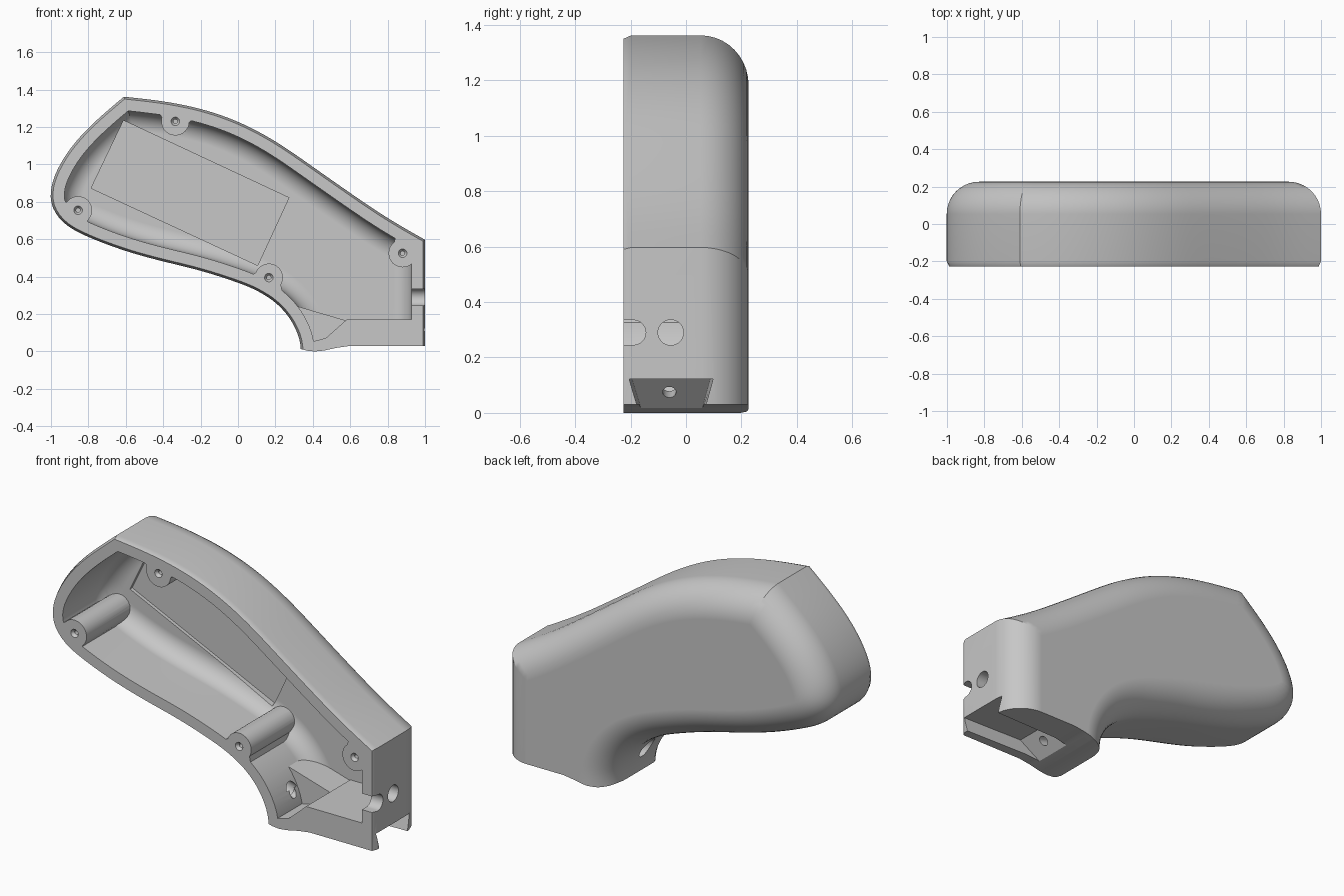
import bpy, bmesh, math
from mathutils import Vector
from mathutils.geometry import intersect_line_line_2d

if "Cube" in bpy.data.objects:
    bpy.data.objects.remove(bpy.data.objects["Cube"], do_unlink=True)

FRONT, BACK, LOW = -0.226, 0.226, -0.4

grey = bpy.data.materials.new("grey plastic")
grey.use_nodes = True
grey.diffuse_color = (0.57, 0.57, 0.57, 1)
grey.node_tree.nodes["Principled BSDF"].inputs["Base Color"].default_value = (0.57, 0.57, 0.57, 1)


def new_object(name, bm):
    bmesh.ops.recalc_face_normals(bm, faces=bm.faces)
    mesh = bpy.data.meshes.new(name)
    bm.to_mesh(mesh)
    bm.free()
    mesh.materials.append(grey)
    ob = bpy.data.objects.new(name, mesh)
    bpy.context.collection.objects.link(ob)
    return ob


def loft(name, rings):
    """Skin a stack of equal rings and cap both ends."""
    bm = bmesh.new()
    rows = [[bm.verts.new(p) for p in ring] for ring in rings]
    n = len(rows[0])
    for a, b in zip(rows, rows[1:]):
        for i in range(n):
            j = (i + 1) % n
            bm.faces.new((a[i], a[j], b[j], b[i]))
    bm.faces.new(rows[0])
    bm.faces.new(rows[-1])
    return new_object(name, bm)


def prism(name, outline, y0, y1):
    return loft(name, [[(x, y, z) for x, z in outline] for y in (y0, y1)])


def rod(name, start, end, r0, r1=None, sides=32):
    """Cylinder or cone between two points."""
    start, end = Vector(start), Vector(end)
    turn = (end - start).to_track_quat('Z', 'Y')
    rings = []
    for c, r in ((start, r0), (end, r0 if r1 is None else r1)):
        rings.append([c + turn @ Vector((r * math.cos(t), r * math.sin(t), 0))
                      for t in (2 * math.pi * i / sides for i in range(sides))])
    return loft(name, rings)


def combine(target, tool, operation='DIFFERENCE'):
    """Apply a boolean and discard the tool."""
    mod = target.modifiers.new("cut", 'BOOLEAN')
    mod.object, mod.operation, mod.solver = tool, operation, 'EXACT'
    bpy.context.view_layer.update()
    graph = bpy.context.evaluated_depsgraph_get()
    mesh = bpy.data.meshes.new_from_object(target.evaluated_get(graph))
    target.modifiers.clear()
    target.data = mesh
    bpy.data.objects.remove(tool, do_unlink=True)


def smooth_path(pts, steps=5):
    """Catmull-Rom path through points, relaxed slightly."""
    p = [Vector(q) for q in pts]
    p = [2 * p[0] - p[1]] + p + [2 * p[-1] - p[-2]]
    out = []
    for a, b, c, d in zip(p, p[1:], p[2:], p[3:]):
        for k in range(steps):
            t = k / steps
            out.append(0.5 * (2 * b + (c - a) * t + (2 * a - 5 * b + 4 * c - d) * t * t
                              + (3 * b - a - 3 * c + d) * t ** 3))
    out.append(p[-2])
    for _ in range(6):
        out = [out[0]] + [(a + 2 * b + c) / 4 for a, b, c in zip(out, out[1:], out[2:])] + [out[-1]]
    return out


def shift(path, d):
    """Move a path to its right by d and lengthen both ends a little."""
    out = []
    for i, p in enumerate(path):
        t = (path[min(i + 1, len(path) - 1)] - path[max(i - 1, 0)]).normalized()
        out.append(p + Vector((t.y, -t.x)) * d)
    first, last = (out[0] - out[1]).normalized(), (out[-1] - out[-2]).normalized()
    return [out[0] + first * 0.03] + out + [out[-1] + last * 0.03]


def join_paths(a, b):
    """Trim the end of a and the start of b where they cross."""
    for i in range(len(a) - 1, 0, -1):
        for j in range(len(b) - 1):
            hit = intersect_line_line_2d(a[i - 1], a[i], b[j], b[j + 1])
            if hit:
                return a[:i] + [hit], [hit] + b[j + 1:]


def resample(path, count):
    """Evenly spaced points along a path."""
    lengths = [0]
    for a, b in zip(path, path[1:]):
        lengths.append(lengths[-1] + (b - a).length)
    out, i = [path[0]], 0
    for k in range(1, count):
        s = lengths[-1] * k / count
        while lengths[i + 1] < s:
            i += 1
        out.append(path[i].lerp(path[i + 1], (s - lengths[i]) / (lengths[i + 1] - lengths[i])))
    return out + [path[-1]]


# Side outline, running past the bottom so the base can be trimmed later
top = smooth_path([(-0.61, 1.362), (-0.4, 1.338), (-0.2, 1.298), (0, 1.23), (0.2, 1.125),
                   (0.4, 0.987), (0.6, 0.847), (0.8, 0.712), (1.0, 0.597)])
belly = smooth_path([(0.337, LOW), (0.337, -0.2), (0.337, 0), (0.325, 0.08), (0.28, 0.175),
                     (0.2, 0.264), (0.1, 0.326), (0, 0.368), (-0.2, 0.433), (-0.4, 0.481),
                     (-0.6, 0.536), (-0.8, 0.611), (-0.92, 0.675), (-0.986, 0.755),
                     (-1.004, 0.84), (-0.978, 0.95), (-0.895, 1.09), (-0.77, 1.225), (-0.61, 1.362)])


def inset_outline(d):
    end_wall = [Vector((1 - d, 2)), Vector((1 - d, LOW))]
    under, over = join_paths(shift(belly, d), shift(top, d))
    over, end_wall = join_paths(over, end_wall)
    return resample(over, 44) + [end_wall[-1]] + resample(under, 90)[:-1]


def rounded_body(name, base, y_front, y_back, radius, lip=0):
    """Extruded outline with a quarter-round back edge."""
    levels = [(y_front, base + lip), (y_front + 0.028, base)]
    for k in range(11):
        t = k / 10 * math.pi / 2
        levels.append((y_back - radius + radius * math.sin(t), base + radius * (1 - math.cos(t))))
    return loft(name, [[(p.x, y, p.y) for p in inset_outline(d)] for y, d in levels])


shell = rounded_body("grip_shell", 0, FRONT, BACK, 0.173, 0.012)
cavity = rounded_body("cavity", 0.073, -0.35, 0.165, 0.1)

# Solid left in the cavity: base, angled screw block and four flared bosses
combine(cavity, prism("base_fill", [(0.3, -0.6), (1.1, -0.6), (1.1, 0.17), (0.58, 0.17),
                                    (0.47, 0.072), (0.41, 0.056), (0.3, 0.056)], -0.5, 0.4))
combine(cavity, prism("screw_block", [(0.2, 0.276), (0.58, 0.165), (0.62, 0.0), (0.2, 0.0)],
                      -0.01, 0.4))
bosses = [(-0.335, 1.23, 80), (-0.855, 0.755, 227), (0.165, 0.395, 245), (0.88, 0.525, 42)]
for x, z, angle in bosses:
    combine(cavity, rod("boss", (x, -0.5, z), (x, 0.4, z), 0.075))
    out = Vector((math.cos(math.radians(angle)), math.sin(math.radians(angle))))
    side, centre = Vector((-out.y, out.x)), Vector((x, z))
    flare = [centre + side * s + out * o
             for s, o in ((-0.073, 0.005), (0.073, 0.005), (0.105, 0.05), (-0.105, 0.05))]
    combine(cavity, prism("flare", flare, -0.52, 0.42))

# Flat rectangular recess in the cavity floor
combine(cavity, prism("recess", [(-0.612, 1.235), (0.272, 0.822), (0.105, 0.46), (-0.785, 0.873)],
                      -0.1, 0.185), 'UNION')
combine(shell, cavity)

# Trim the underside
combine(shell, prism("underside", [(0.1, 0.015), (0.34, 0.012), (0.37, 0.004), (0.41, 0.0),
                                   (0.46, 0.005), (0.53, 0.02), (0.6, 0.03), (1.3, 0.03),
                                   (1.3, -0.7), (0.1, -0.7)], -0.6, 0.6))

# Dovetail slot, narrowing towards its sloping inner end
slot_rings = []
for x_top, x_low, trim in ((0.62, 0.46, 0.012), (1.2, 1.2, -0.003)):
    slot_rings.append([(x_top, -0.207 + trim, 0.122), (x_top, 0.1 - trim, 0.122),
                       (x_low, 0.055 - trim, -0.04), (x_low, -0.157 + trim, -0.04)])
combine(shell, loft("slot", slot_rings))
combine(shell, rod("slot_screw_hole", (0.24, -0.06, 0.172), (0.72, -0.06, 0.032), 0.024))
combine(shell, rod("screw_head_hole", (0.2, -0.06, 0.184), (0.37, -0.06, 0.134), 0.046))

# Cable hole and open notch in the end wall
combine(shell, rod("cable_hole", (0.85, -0.055, 0.29), (1.2, -0.055, 0.29), 0.046))
notch = []
for k in range(13):
    t = -math.pi / 2 + math.pi * k / 12
    notch.append((-0.19 + 0.045 * math.cos(t), 0.29 + 0.045 * math.sin(t)))
notch += [(-0.4, 0.335), (-0.4, 0.245)]
combine(shell, loft("notch", [[(x, y, z) for y, z in notch] for x in (0.85, 1.2)]))

# Countersunk pilot holes in the bosses
for x, z, angle in bosses:
    combine(shell, rod("pilot_hole", (x, -0.4, z), (x, 0.05, z), 0.011, sides=24))
    combine(shell, rod("countersink", (x, FRONT - 0.01, z), (x, FRONT + 0.02, z), 0.03, 0.009, 24))

# Smooth shading with crisp edges and flat large faces
bpy.ops.object.select_all(action='DESELECT')
shell.select_set(True)
bpy.context.view_layer.objects.active = shell
bpy.ops.object.shade_smooth_by_angle(angle=math.radians(25))
shell.modifiers.new("flat_normals", 'WEIGHTED_NORMAL').keep_sharp = True
